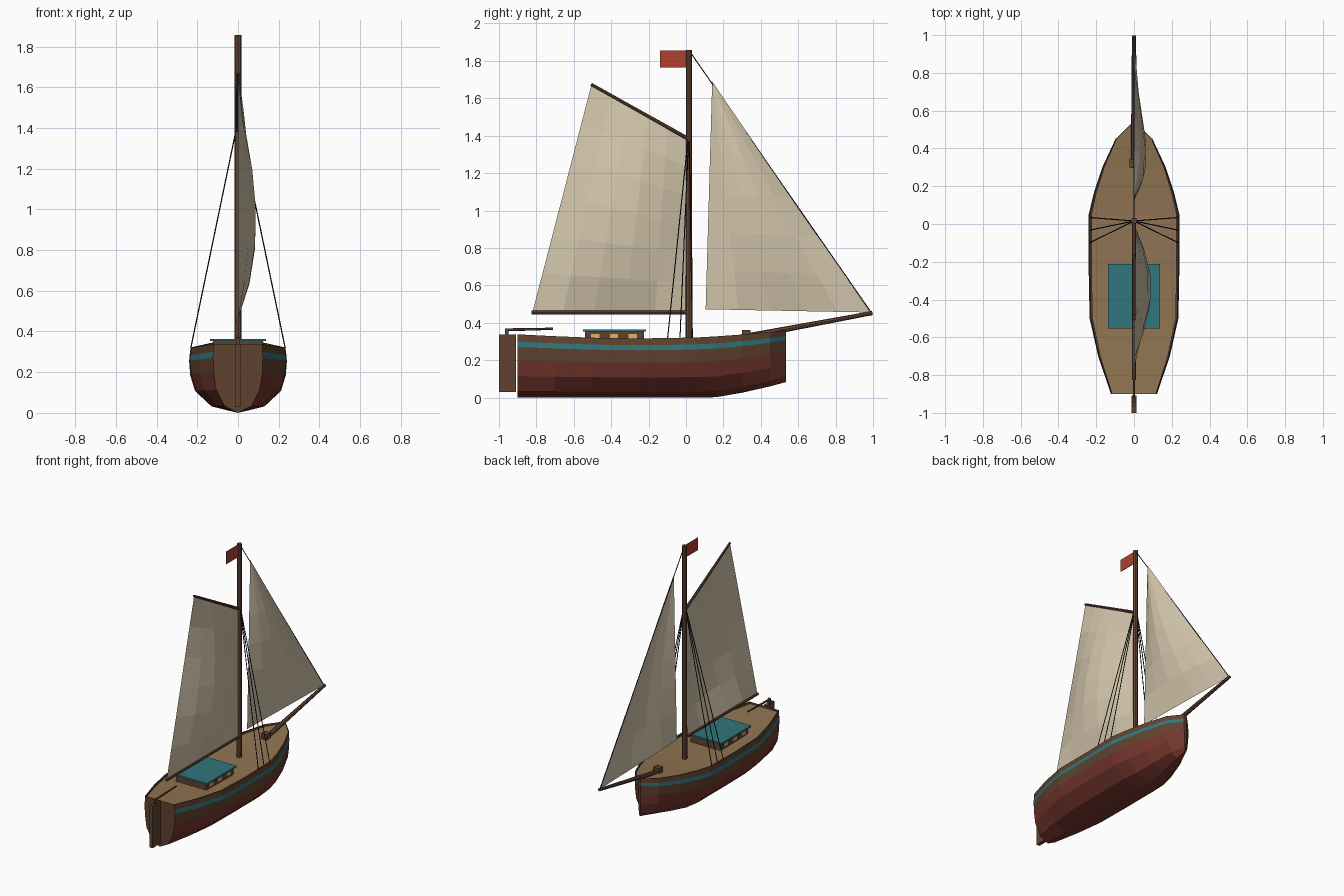
import bpy, bmesh, math
from mathutils import Vector

if "Cube" in bpy.data.objects:
    bpy.data.objects.remove(bpy.data.objects["Cube"])


def mat(name, r, g, b):
    m = bpy.data.materials.new(name)
    m.diffuse_color = (r, g, b, 1)
    m.use_nodes = True
    m.node_tree.nodes["Principled BSDF"].inputs["Base Color"].default_value = m.diffuse_color
    return m


WOOD = mat("dark_wood", 0.115, 0.055, 0.028)
SPAR = mat("spar_wood", 0.13, 0.06, 0.035)
RED = mat("hull_red", 0.17, 0.035, 0.025)
TEAL = mat("teal", 0.03, 0.18, 0.2)
DECK = mat("deck_tan", 0.28, 0.175, 0.085)
SAIL = mat("canvas", 0.65, 0.56, 0.41)
ROPE = mat("rope", 0.01, 0.01, 0.01)
FLAG = mat("flag_red", 0.42, 0.05, 0.03)
GLASS = mat("lit_window", 0.75, 0.45, 0.15)


def finish(name, bm, *mats):
    me = bpy.data.meshes.new(name)
    bm.to_mesh(me)
    bm.free()
    for m in mats:
        me.materials.append(m)
    ob = bpy.data.objects.new(name, me)
    bpy.context.collection.objects.link(ob)
    return ob


def box(name, lo, hi, m):
    bm = bmesh.new()
    bmesh.ops.create_cube(bm, size=1)
    lo, hi = Vector(lo), Vector(hi)
    for v in bm.verts:
        v.co = (lo + hi) / 2 + v.co * (hi - lo)
    return finish(name, bm, m)


def pole(name, a, b, r1, r2, m, sides=8):
    a, b = Vector(a), Vector(b)
    bm = bmesh.new()
    bmesh.ops.create_cone(bm, cap_ends=True, segments=sides, radius1=r1,
                          radius2=r2, depth=(b - a).length)
    rot = (b - a).to_track_quat('Z', 'Y')
    for v in bm.verts:
        v.co = (a + b) / 2 + rot @ v.co
    return finish(name, bm, m)


def sail(name, c0, c1, c2, c3, bulge, nu, nv):
    """Bellied sheet between foot c0-c1 and head c3-c2, given as (y, z)."""
    c0, c1, c2, c3 = (Vector((0, *c)) for c in (c0, c1, c2, c3))
    bm = bmesh.new()
    grid = []
    for j in range(nv + 1):
        v = j / nv
        row = []
        for i in range(nu + 1):
            u = i / nu
            p = c0.lerp(c1, u).lerp(c3.lerp(c2, u), v)
            p.x = bulge * math.sin(math.pi * u) * math.sin(math.pi * v ** 0.85)
            row.append(bm.verts.new(p))
        grid.append(row)
    for j in range(nv):
        for i in range(nu):
            bm.faces.new((grid[j][i], grid[j][i + 1], grid[j + 1][i + 1], grid[j + 1][i]))
    bmesh.ops.remove_doubles(bm, verts=bm.verts, dist=1e-5)
    return finish(name, bm, SAIL)


# Hull: stations (y, half width, keel z, sheer z) lofted through one section
stations = [(-0.9, 0.122, 0, 0.338), (-0.7, 0.19, 0, 0.328), (-0.5, 0.235, 0, 0.32),
            (-0.25, 0.24, 0, 0.316), (0.05, 0.24, 0, 0.321), (0.16, 0.214, 0.002, 0.327),
            (0.3, 0.168, 0.026, 0.337), (0.45, 0.098, 0.06, 0.352), (0.535, 0.01, 0.083, 0.36)]
section = [(0, 0), (0.54, 0.1), (0.88, 0.34), (0.98, 0.59), (1, 0.8), (0.99, 0.885), (0.97, 1)]
half_mats = [1, 1, 1, 0, 2, 0, 0, 0]          # keel up to rail, then inner rail
bm = bmesh.new()
rings = []
for y, w, k, s in stations:
    pts = [(w * a, k + (s - k) * t) for a, t in section]
    pts += [(w * 0.93, s), (w * 0.93, s - 0.015)]
    full = pts + [(-x, z) for x, z in reversed(pts[1:])]
    rings.append([bm.verts.new((x, y, z)) for x, z in full])
n = len(rings[0])
strip_mats = half_mats + [3] + half_mats[::-1]  # deck lies between the two rails
for a, b in zip(rings, rings[1:]):
    for i in range(n):
        f = bm.faces.new((a[i], a[(i + 1) % n], b[(i + 1) % n], b[i]))
        f.material_index = strip_mats[i]
for ring in (rings[0], rings[-1]):             # transom and stem
    bm.faces.new(ring[:7] + ring[-6:])
bmesh.ops.recalc_face_normals(bm, faces=bm.faces)
finish("hull", bm, WOOD, RED, TEAL, DECK)

# Cabin with windows on both sides
box("cabin", (-0.122, -0.54, 0.29), (0.122, -0.225, 0.355), WOOD)
box("cabin_roof", (-0.137, -0.552, 0.352), (0.137, -0.213, 0.364), TEAL)
for side in (-1, 1):
    for y in (-0.485, -0.385, -0.285):
        box("cabin_window", (side * 0.122 - 0.003, y - 0.022, 0.317),
            (side * 0.122 + 0.003, y + 0.022, 0.34), GLASS)

# Rudder and tiller
box("rudder", (-0.012, -1.0, 0.03), (0.012, -0.908, 0.338), WOOD)
box("rudder_post", (-0.009, -0.967, 0.33), (0.009, -0.948, 0.37), WOOD)
pole("tiller", (0, -0.965, 0.362), (0, -0.71, 0.368), 0.008, 0.006, SPAR, 6)

# Spars
pole("mast", (0, 0.016, 0.29), (0, 0.016, 1.857), 0.018, 0.016, SPAR)
pole("boom", (0, 0.01, 0.455), (0, -0.825, 0.455), 0.01, 0.01, SPAR)
pole("gaff", (0, 0.01, 1.385), (0, -0.507, 1.675), 0.01, 0.008, SPAR)
pole("bowsprit", (0, 0.3, 0.322), (0, 0.997, 0.452), 0.017, 0.011, SPAR)
box("bowsprit_bitt", (-0.024, 0.3, 0.31), (0.024, 0.345, 0.362), WOOD)

# Sails and flag
sail("mainsail", (0, 0.46), (-0.82, 0.46), (-0.505, 1.675), (0, 1.39), 0.093, 5, 6)
sail("jib", (0.985, 0.455), (0.105, 0.472), (0.14, 1.69), (0.14, 1.69), 0.066, 5, 6)
box("flag", (-0.002, -0.138, 1.765), (0.002, 0.005, 1.855), FLAG)

# Rigging
pole("forestay", (0, 0.02, 1.85), (0, 0.99, 0.455), 0.003, 0.003, ROPE, 5)
for side in (-1, 1):
    for y in (0.034, -0.032, -0.098):
        pole("shroud", (0, 0.016, 1.435), (side * 0.232, y, 0.318), 0.003, 0.003, ROPE, 5)
